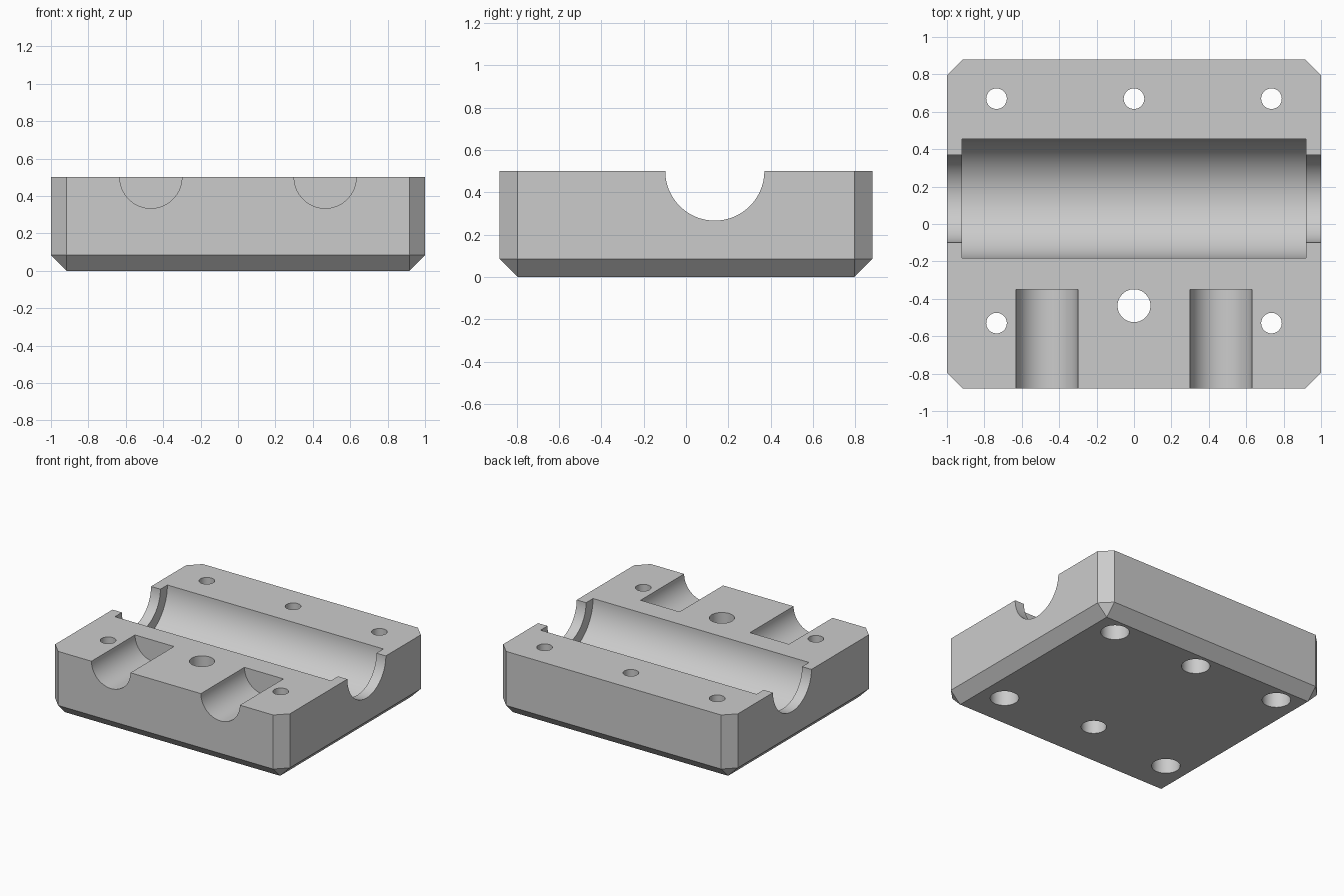
import bpy, bmesh
from math import pi
from mathutils import Matrix, Vector

cube = bpy.data.objects.get("Cube")
if cube:
    bpy.data.objects.remove(cube, do_unlink=True)

grey = bpy.data.materials.new("light grey")
grey.use_nodes = True
colour = (0.6, 0.6, 0.6, 1)
grey.diffuse_color = colour
grey.node_tree.nodes["Principled BSDF"].inputs["Base Color"].default_value = colour

HX, HY, TOP, BEV = 1.0, 0.88, 0.5, 0.084
OVER = 0.1  # how far cutters reach past the block


def add_object(name, bm):
    bmesh.ops.recalc_face_normals(bm, faces=bm.faces)
    mesh = bpy.data.meshes.new(name)
    bm.to_mesh(mesh)
    bm.free()
    mesh.materials.append(grey)
    obj = bpy.data.objects.new(name, mesh)
    bpy.context.collection.objects.link(obj)
    return obj


# Block with chamfered upright corners and a chamfered base
bm = bmesh.new()
for sx in (-1, 1):
    for sy in (-1, 1):
        for z in (BEV, TOP):
            bm.verts.new((sx * HX, sy * (HY - BEV), z))
            bm.verts.new((sx * (HX - BEV), sy * HY, z))
        bm.verts.new((sx * (HX - BEV), sy * (HY - BEV), 0))
bmesh.ops.convex_hull(bm, input=bm.verts)
bmesh.ops.dissolve_limit(bm, angle_limit=0.01, verts=bm.verts, edges=bm.edges)
block = add_object("bearing_block", bm)


def cut_cylinder(name, radius, start, end, sides=64):
    """Subtract a cylinder running from start to end."""
    start, end = Vector(start), Vector(end)
    axis = end - start
    turn = axis.to_track_quat("Z", "Y").to_matrix().to_4x4()
    bm = bmesh.new()
    bmesh.ops.create_cone(bm, cap_ends=True, segments=sides, radius1=radius,
                          radius2=radius, depth=axis.length,
                          matrix=Matrix.Translation((start + end) / 2) @ turn)
    cutter = add_object(name + "_cutter", bm)
    cutter.hide_render = True
    mod = block.modifiers.new(name, "BOOLEAN")
    mod.operation, mod.solver, mod.object = "DIFFERENCE", "EXACT", cutter
    bpy.context.view_layer.objects.active = block
    bpy.ops.object.modifier_apply(modifier=mod.name)
    bpy.data.objects.remove(cutter, do_unlink=True)


# Main bearing seat and the narrower shaft opening through both ends
AXIS_Y = 0.136
cut_cylinder("shaft_groove", 0.234, (-HX - OVER, AXIS_Y, TOP), (HX + OVER, AXIS_Y, TOP), 96)
cut_cylinder("bearing_seat", 0.319, (-0.92, AXIS_Y, TOP), (0.92, AXIS_Y, TOP), 96)

# Rod pockets opening at the front
for side, x in (("right", -0.466), ("left", 0.466)):
    cut_cylinder(side + "_rod_pocket", 0.166, (x, -HY - OVER, TOP), (x, -0.35, TOP))

# Screw holes, counterbored from below
for x, y in ((-0.735, 0.67), (0, 0.67), (0.735, 0.67), (-0.735, -0.53), (0.735, -0.53)):
    cut_cylinder("screw_hole", 0.055, (x, y, -OVER), (x, y, TOP + OVER), 48)
    cut_cylinder("counterbore", 0.1, (x, y, -OVER), (x, y, 0.2), 48)

# Plain centre hole
cut_cylinder("centre_hole", 0.088, (0, -0.437, -OVER), (0, -0.437, TOP + OVER), 48)

# Smooth the bores, keep the edges crisp
bpy.ops.object.select_all(action="DESELECT")
block.select_set(True)
bpy.context.view_layer.objects.active = block
bpy.ops.object.shade_smooth_by_angle(angle=pi / 6)
